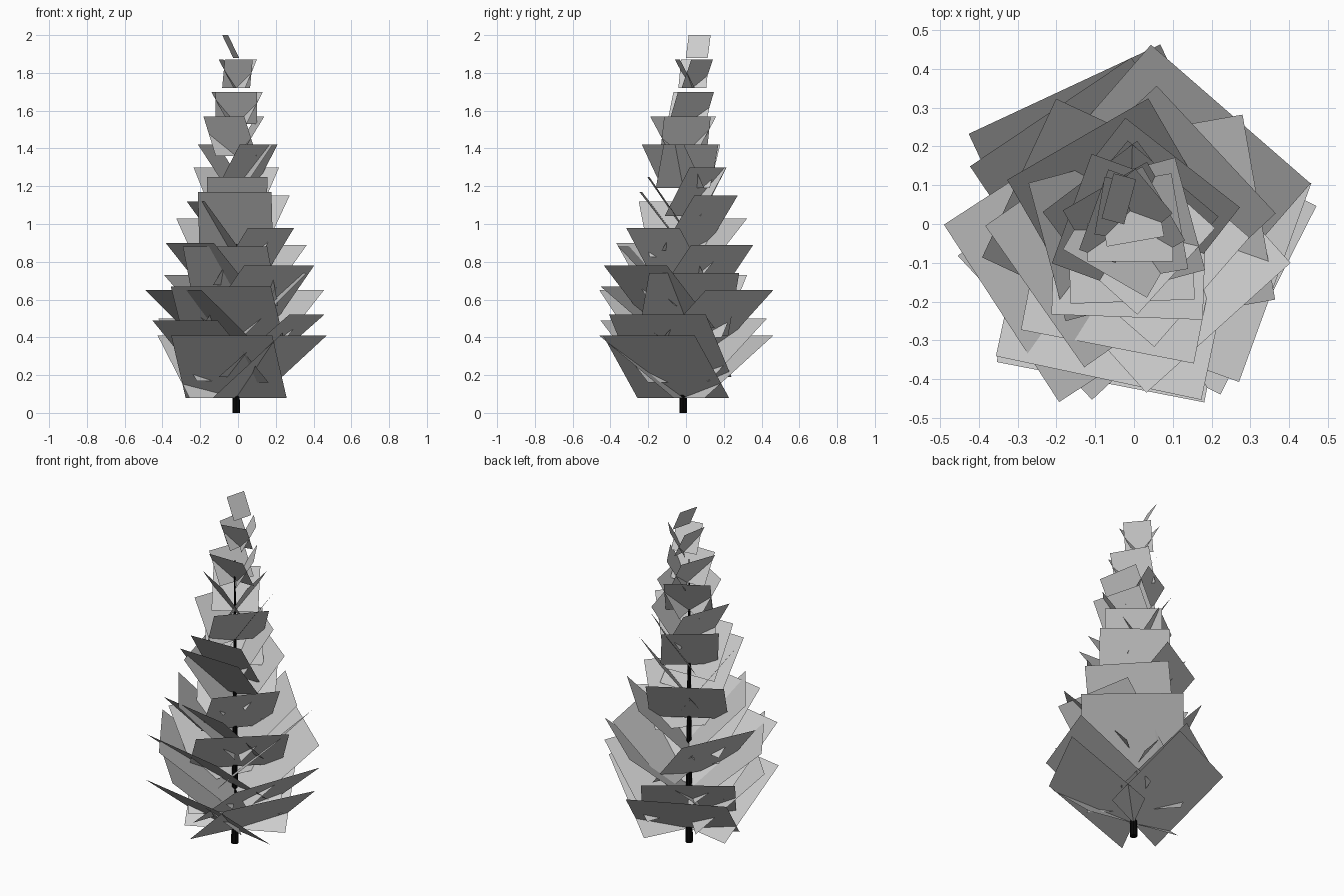
import bpy, bmesh
from math import cos, sin, radians
from mathutils import Vector

if "Cube" in bpy.data.objects:
    bpy.data.objects.remove(bpy.data.objects["Cube"])

AXIS = Vector((-0.01, -0.015, 0))

# card shape by height: top z, width, outward reach, rise
SHAPE = [(0.41, 0.545, 0.40, 0.33), (0.66, 0.545, 0.395, 0.33), (0.78, 0.50, 0.34, 0.33),
         (0.90, 0.445, 0.30, 0.31), (1.03, 0.42, 0.27, 0.30), (1.17, 0.39, 0.225, 0.29),
         (1.25, 0.32, 0.185, 0.27), (1.42, 0.30, 0.16, 0.23), (1.57, 0.25, 0.13, 0.21),
         (1.70, 0.22, 0.10, 0.17), (1.87, 0.15, 0.08, 0.15), (2.00, 0.12, 0.06, 0.12)]

# branch cards: top z -> compass angles in degrees
TIERS = {0.41: (-27, -101, 115), 0.49: (223,), 0.50: (124,), 0.52: (-20,), 0.65: (213, 49),
         0.67: (-102,), 0.73: (155,), 0.74: (10,), 0.78: (-48,), 0.88: (-101,),
         0.89: (43,), 0.90: (215,), 0.98: (-41,), 1.03: (120,), 1.12: (195,), 1.15: (52,),
         1.17: (-92,), 1.25: (-88,), 1.30: (50, 127), 1.42: (-42, 15, 160),
         1.57: (10, 120, 240), 1.70: (-90, 30, 160), 1.87: (-80, 40, 170), 2.00: (165,)}

# tiers whose cards are a little smaller than their neighbours
SMALLER = {0.49: 0.93, 0.50: 0.92, 0.73: 0.87, 0.74: 0.94, 0.98: 0.87,
           1.12: 0.92, 1.15: 0.95, 1.30: 0.97}


def shape_at(z):
    for a, b in zip(SHAPE, SHAPE[1:]):
        if z <= b[0]:
            t = (z - a[0]) / (b[0] - a[0])
            return [p + (q - p) * t for p, q in zip(a[1:], b[1:])]
    return SHAPE[-1][1:]


def finish(bm, name):
    mesh = bpy.data.meshes.new(name)
    bm.to_mesh(mesh)
    bm.free()
    ob = bpy.data.objects.new(name, mesh)
    bpy.context.collection.objects.link(ob)
    return ob


# foliage: flat cards rising outward from the trunk, the tip leaning slightly back
bm = bmesh.new()
for z, angles in TIERS.items():
    scale = SMALLER.get(z, 1)
    width, reach, rise = shape_at(z)
    width, reach = width * scale, reach * scale
    centre = AXIS + Vector((0, max(0, z - 1.6) * 0.18, 0))
    for angle in angles:
        a = radians(angle)
        out = Vector((cos(a), sin(a), 0))
        side = Vector((-sin(a), cos(a), 0)) * width / 2
        low = centre + Vector((0, 0, z - rise))
        high = centre + out * reach + Vector((0, 0, z))
        bm.faces.new([bm.verts.new(p) for p in (low - side, high - side, high + side, low + side)])
finish(bm, "foliage_cards")

# trunk: thin tapering pole
bm = bmesh.new()
bmesh.ops.create_cone(bm, cap_ends=True, segments=8, radius1=0.02, radius2=0.003, depth=1.66)
bmesh.ops.translate(bm, verts=bm.verts, vec=AXIS + Vector((0, 0, 0.83)))
trunk = finish(bm, "trunk")
bark = bpy.data.materials.new("bark")
bark.diffuse_color = (0.002, 0.002, 0.002, 1)
bark.use_nodes = True
bark.node_tree.nodes["Principled BSDF"].inputs["Base Color"].default_value = bark.diffuse_color
trunk.data.materials.append(bark)
